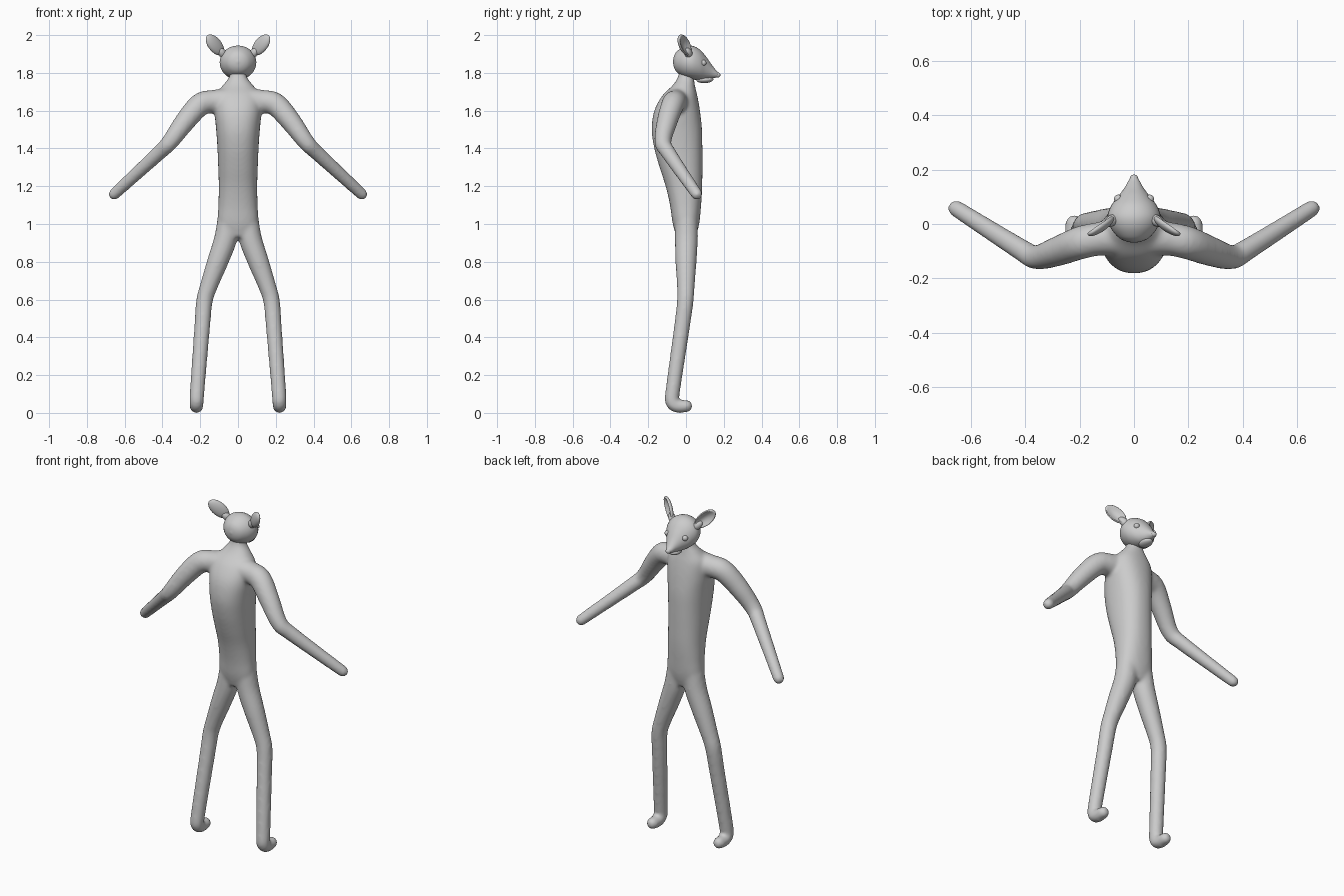
import bpy, bmesh, math
from mathutils import Vector

if "Cube" in bpy.data.objects:
    bpy.data.objects.remove(bpy.data.objects["Cube"], do_unlink=True)

grey = bpy.data.materials.new("plain grey")
grey.use_nodes = True
colour = (0.6, 0.6, 0.6, 1)
grey.diffuse_color = colour
grey.node_tree.nodes["Principled BSDF"].inputs["Base Color"].default_value = colour


def spline(points, steps=6):
    """Smooth path through tuples of any length."""
    pts = [points[0]] + list(points) + [points[-1]]
    out = []
    for a, b, c, d in zip(pts, pts[1:], pts[2:], pts[3:]):
        for i in range(steps):
            t = i / steps
            out.append([0.5 * (2 * q + (r - p) * t + (2 * p - 5 * q + 4 * r - s) * t ** 2
                               + (3 * q - p - 3 * r + s) * t ** 3)
                        for p, q, r, s in zip(a, b, c, d)])
    return out + [list(points[-1])]


def loft(bm, stations, sides=24, power=1.0):
    """Skin rings given as (centre, half axis, half axis)."""
    def bend(v):
        return math.copysign(abs(v) ** power, v)
    rings = []
    for centre, u, v in stations:
        angles = [math.tau * k / sides for k in range(sides)]
        rings.append([bm.verts.new(centre + u * bend(math.cos(a)) + v * bend(math.sin(a)))
                      for a in angles])
    for low, high in zip(rings, rings[1:]):
        for k in range(sides):
            n = (k + 1) % sides
            bm.faces.new((low[k], low[n], high[n], high[k]))
    bm.faces.new(rings[0][::-1])
    bm.faces.new(rings[-1])


def limb(bm, points, ref, side):
    """Round tapered limb with a domed end."""
    path = spline(points)
    pos = [Vector((p[0] * side, p[1], p[2])) for p in path]
    rad = [p[3] for p in path]
    tip_dir = (pos[-1] - pos[-2]).normalized()
    tip, r = pos[-1].copy(), rad[-1]
    for k in range(1, 7):
        a = math.pi / 2 * k / 6.3
        pos.append(tip + tip_dir * r * math.sin(a))
        rad.append(r * math.cos(a))
    stations = []
    for i, p in enumerate(pos):
        t = (pos[min(i + 1, len(pos) - 1)] - pos[max(i - 1, 0)]).normalized()
        u = t.cross(ref).normalized()
        stations.append((p, u * rad[i], t.cross(u) * rad[i]))
    loft(bm, stations)


def finish(name, bm):
    bmesh.ops.recalc_face_normals(bm, faces=bm.faces)
    mesh = bpy.data.meshes.new(name)
    bm.to_mesh(mesh)
    bm.free()
    mesh.materials.append(grey)
    mesh.shade_smooth()
    obj = bpy.data.objects.new(name, mesh)
    bpy.context.collection.objects.link(obj)
    return obj


def ball(bm, centre, u, v, w, dish=0.0):
    """Ellipsoid on three half axes; dish hollows its +w side."""
    made = bmesh.ops.create_uvsphere(bm, u_segments=32, v_segments=24, radius=1)["verts"]
    for vert in made:
        x, y, z = vert.co
        if z > 0:
            z -= dish * max(0, 1 - (x * x + y * y) * 1.2)
        vert.co = Vector(centre) + u * x + v * y + w * z


X, Y, Z = Vector((1, 0, 0)), Vector((0, 1, 0)), Vector((0, 0, 1))

# Torso and neck: height, half width, back, front
torso = [(0.93, 0.07, -0.05, 0.05), (1.0, 0.106, -0.07, 0.07), (1.1, 0.104, -0.085, 0.08),
         (1.2, 0.102, -0.108, 0.086), (1.3, 0.105, -0.14, 0.087), (1.4, 0.109, -0.168, 0.087),
         (1.5, 0.116, -0.182, 0.085), (1.6, 0.125, -0.168, 0.074), (1.68, 0.12, -0.125, 0.06),
         (1.735, 0.08, -0.07, 0.047), (1.78, 0.046, -0.042, 0.042), (1.83, 0.044, -0.035, 0.042)]
bm = bmesh.new()
loft(bm, [(Vector((0, (b + f) / 2, z)), X * w, Y * (f - b) / 2)
          for z, w, b, f in spline(torso)], 32, 0.88)

# Arms and legs: x, y, z, radius
arm = [(0.05, -0.05, 1.65, 0.07), (0.13, -0.055, 1.648, 0.062), (0.2, -0.07, 1.632, 0.061),
       (0.28, -0.1, 1.543, 0.055), (0.36, -0.122, 1.435, 0.045), (0.42, -0.092, 1.375, 0.04),
       (0.655, 0.057, 1.158, 0.031)]
leg = [(0.05, 0.002, 1.02, 0.06), (0.066, 0.002, 0.92, 0.061), (0.108, 0.0, 0.8, 0.056),
       (0.155, -0.001, 0.67, 0.047), (0.178, -0.004, 0.59, 0.044), (0.19, -0.022, 0.45, 0.042),
       (0.215, -0.068, 0.13, 0.039), (0.219, -0.073, 0.06, 0.038), (0.22, -0.045, 0.036, 0.036),
       (0.22, 0.002, 0.036, 0.033)]
for side in (1, -1):
    limb(bm, arm, Y, side)
    limb(bm, leg, X, side)
body = finish("body", bm)
fuse = body.modifiers.new("fuse", "REMESH")
fuse.mode = "VOXEL"
fuse.voxel_size = 0.009
fuse.use_smooth_shade = True
soften = body.modifiers.new("soften", "SMOOTH")
soften.factor = 0.5
soften.iterations = 12

# Head: y, half width, bottom, top
skull = [(-0.069, 0.004, 1.855, 1.863), (-0.062, 0.035, 1.825, 1.893), (-0.045, 0.062, 1.8, 1.917),
         (-0.01, 0.088, 1.777, 1.939), (0.03, 0.097, 1.766, 1.944), (0.07, 0.083, 1.762, 1.926),
         (0.105, 0.056, 1.764, 1.888), (0.135, 0.034, 1.77, 1.845), (0.16, 0.02, 1.775, 1.813),
         (0.172, 0.012, 1.778, 1.803)]
bm = bmesh.new()
loft(bm, [(Vector((0, y, (a + b) / 2)), X * w, Z * (b - a) / 2)
          for y, w, a, b in spline(skull, 5)], 32)
finish("head", bm)

# Lower jaw and nose tip
bm = bmesh.new()
ball(bm, (0, 0.1, 1.764), X * 0.032, Vector((0, 0.045, 0.002)), Z * 0.018)
finish("lower_jaw", bm)
bm = bmesh.new()
ball(bm, (0, 0.168, 1.789), X * 0.015, Y * 0.014, Z * 0.014)
finish("nose", bm)

# Eyes and dished ears
for side, label in ((1, "left"), (-1, "right")):
    bm = bmesh.new()
    ball(bm, (0.058 * side, 0.092, 1.853), X * 0.016, Y * 0.016, Z * 0.016)
    finish(label + "_eye", bm)
    long = Vector((0.08 * side, -0.055, 0.09)).normalized()
    face = Vector((0.59 * side, 0.81, 0))
    face = (face - long * face.dot(long)).normalized()
    bm = bmesh.new()
    ball(bm, (0.122 * side, -0.008, 1.948), long * 0.07, long.cross(face) * 0.039,
         face * 0.02, 1.35)
    ball(bm, (0.083 * side, 0.012, 1.905), long * 0.035, long.cross(face) * 0.022, face * 0.02)
    finish(label + "_ear", bm)
